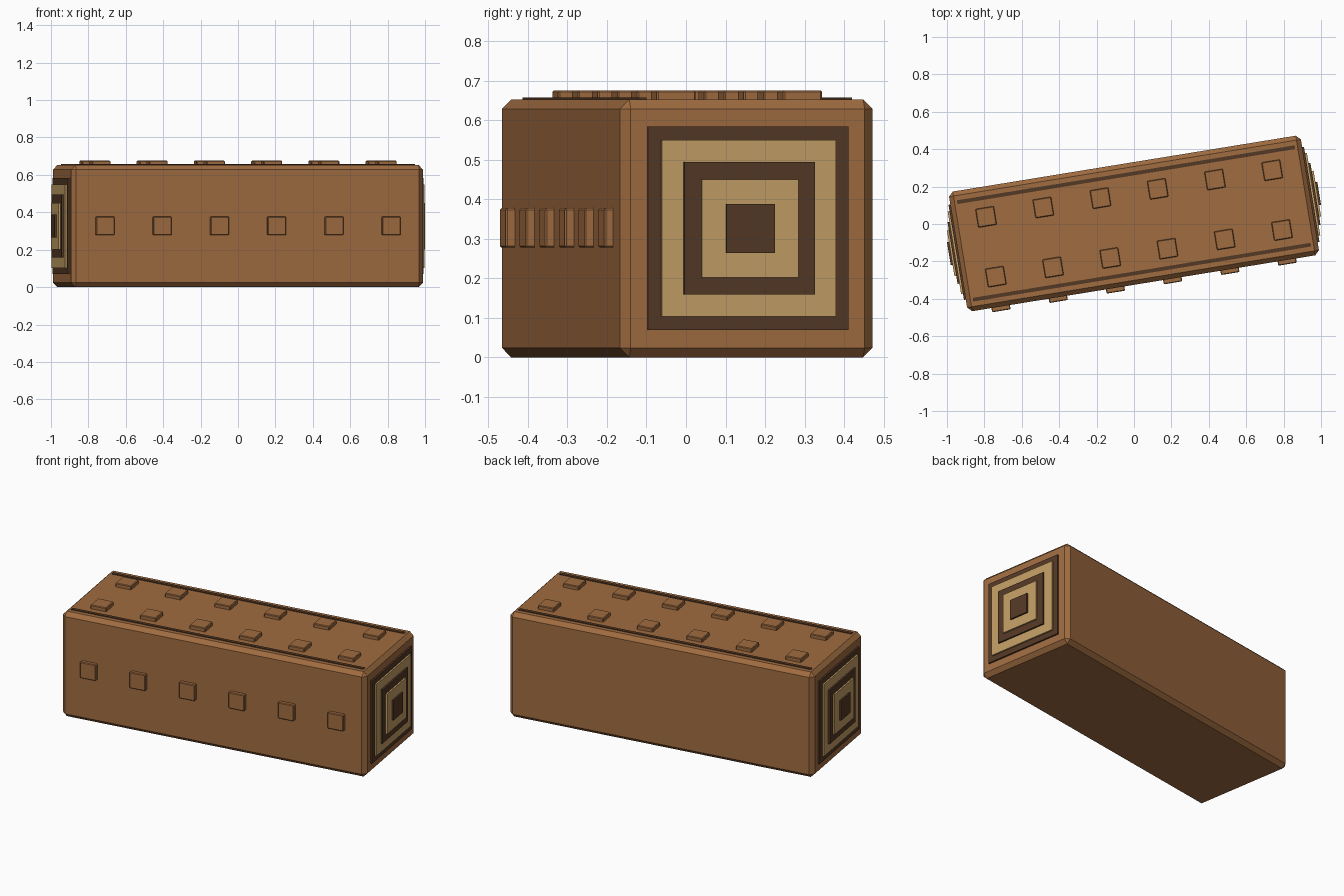
import bpy
import bmesh
from math import radians
from mathutils import Matrix, Vector

cube = bpy.data.objects.get("Cube")
if cube:
    bpy.data.objects.remove(cube, do_unlink=True)


def material(name, rgb):
    mat = bpy.data.materials.new(name)
    mat.use_nodes = True
    mat.diffuse_color = (*rgb, 1)
    mat.node_tree.nodes["Principled BSDF"].inputs["Base Color"].default_value = (*rgb, 1)
    return mat


wood = material("warm_wood", (0.35, 0.15, 0.052))
dark = material("dark_wood", (0.088, 0.04, 0.018))
pale = material("pale_wood", (0.54, 0.34, 0.13))

# The whole block sits turned slightly about the vertical axis
TURN = Matrix.Translation((0, 0.003, 0)) @ Matrix.Rotation(radians(9.25), 4, "Z")
LENGTH, WIDTH, HEIGHT = 1.906, 0.648, 0.653
MID = HEIGHT / 2


def block(name, centre, size, mat, bevel=0):
    """Flat-shaded box with optional chamfered edges."""
    bm = bmesh.new()
    bmesh.ops.create_cube(bm, size=1)
    bmesh.ops.scale(bm, vec=size, verts=bm.verts)
    if bevel:
        bmesh.ops.bevel(bm, geom=bm.edges[:], offset=bevel, segments=1,
                        affect="EDGES")
    mesh = bpy.data.meshes.new(name)
    bm.to_mesh(mesh)
    bm.free()
    mesh.materials.append(mat)
    obj = bpy.data.objects.new(name, mesh)
    obj.matrix_world = TURN @ Matrix.Translation(Vector(centre))
    bpy.context.collection.objects.link(obj)
    return obj


# Chamfered log body
block("log_body", (0, 0, MID), (LENGTH, WIDTH, HEIGHT), wood, 0.024)

# Concentric square growth rings, stepping outward on both ends
rings = [(0.515, dark), (0.447, pale), (0.335, dark), (0.248, pale), (0.124, dark)]
for side, end in ((-1, "right"), (1, "left")):
    for i, (size, mat) in enumerate(rings):
        x = side * (LENGTH / 2 + 0.01 * i + 0.005)
        block(f"{end}_ring_{i + 1}", (x, 0, MID), (0.01, size, size), mat)

# Dark grooves along the top edges
for side, place in ((-1, "front"), (1, "back")):
    block(f"{place}_top_strip", (0, side * 0.264, HEIGHT + 0.001),
          (1.83, 0.02, 0.007), dark)

# Square bark studs: two rows on top, one row on the front
for i in range(6):
    x = (i - 2.5) * 0.31
    for side, place in ((-1, "front"), (1, "back")):
        block(f"{place}_top_stud_{i + 1}", (x, side * 0.162, HEIGHT + 0.006),
              (0.1, 0.1, 0.034), wood, 0.004)
    block(f"front_stud_{i + 1}", (x, -WIDTH / 2 - 0.006, MID + 0.001),
          (0.1, 0.034, 0.1), wood, 0.004)
